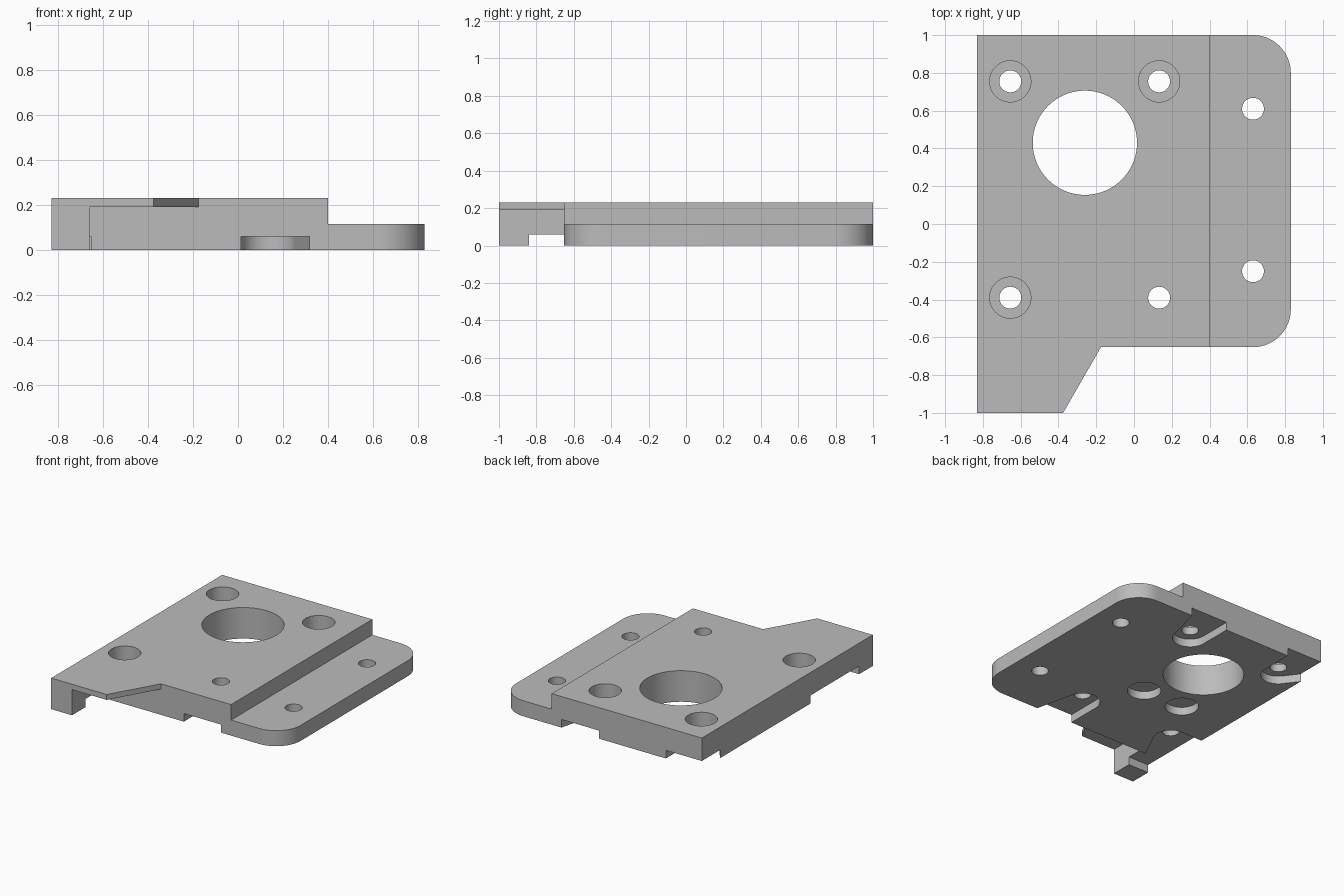
import bpy, bmesh, math

cube = bpy.data.objects.get("Cube")
if cube:
    bpy.data.objects.remove(cube, do_unlink=True)

grey = bpy.data.materials.new("plain grey")
grey.use_nodes = True
colour = (0.5, 0.5, 0.5, 1)
grey.diffuse_color = colour
grey.node_tree.nodes["Principled BSDF"].inputs["Base Color"].default_value = colour


def arc(x, y, r, start=0, end=360, steps=64):
    """Points along an arc, angles in degrees."""
    full = end - start == 360
    count = steps if full else steps + 1
    angles = [math.radians(start + (end - start) * i / steps) for i in range(count)]
    return [(x + r * math.cos(a), y + r * math.sin(a)) for a in angles]


def hull(points):
    """Convex outline around the points, counter-clockwise."""
    def half(ordered):
        chain = []
        for p in ordered:
            while len(chain) > 1:
                a, b = chain[-2], chain[-1]
                turn = (b[0] - a[0]) * (p[1] - a[1]) - (b[1] - a[1]) * (p[0] - a[0])
                if turn > 1e-7:
                    break
                chain.pop()
            chain.append(p)
        return chain[:-1]
    ordered = sorted(points)
    return half(ordered) + half(ordered[::-1])


def prism(name, outline, z0, z1):
    bm = bmesh.new()
    face = bm.faces.new([bm.verts.new((x, y, z0)) for x, y in outline])
    top = bmesh.ops.extrude_face_region(bm, geom=[face])["geom"]
    verts = [v for v in top if isinstance(v, bmesh.types.BMVert)]
    bmesh.ops.translate(bm, verts=verts, vec=(0, 0, z1 - z0))
    bmesh.ops.recalc_face_normals(bm, faces=bm.faces)
    mesh = bpy.data.meshes.new(name)
    bm.to_mesh(mesh)
    bm.free()
    obj = bpy.data.objects.new(name, mesh)
    bpy.context.collection.objects.link(obj)
    mesh.materials.append(grey)
    return obj


def box(x0, x1, y0, y1):
    return [(x0, y0), (x1, y0), (x1, y1), (x0, y1)]


HEIGHT, STEP, POCKET = 0.23, 0.115, 0.06
FRONT, LEFT = -0.652, -0.83

# Whole plate outline: rounded flange corners and a tapered front tongue
outline = [(LEFT, -1), (-0.375, -1), (-0.175, FRONT)]
outline += arc(0.63, FRONT + 0.2, 0.2, -90, 0, 20)
outline += arc(0.63, 0.8, 0.2, 0, 90, 20)
outline += [(LEFT, 1)]
plate = prism("mounting_plate", outline, 0, HEIGHT)


def cut(outline, z0, z1):
    cutter = prism("cutter", outline, z0, z1)
    cutter.hide_render = True
    mod = plate.modifiers.new("cut", "BOOLEAN")
    mod.operation, mod.solver, mod.object = "DIFFERENCE", "EXACT", cutter
    bpy.context.view_layer.objects.active = plate
    bpy.ops.object.modifier_apply(modifier=mod.name)
    bpy.data.objects.remove(cutter, do_unlink=True)


# Lowered side flange and thin tongue with a rail and foot along its edge
cut(box(0.4, 1, -1.2, 1.2), STEP, 0.5)
cut(box(-0.66, 0.1, -1.2, FRONT), -0.1, 0.19)
cut(box(-1, -0.655, -0.84, -0.6), -0.1, POCKET)

# Underside pockets, flaring from each screw hole out to the edge
X0, X1, Y0, Y1, R = -0.655, 0.133, -0.39, 0.755, 0.12
pockets = [
    (X1, Y1, [(X1 - R, 1.1), (0.32, 1), (0.34, 1.1)]),
    (X1, Y0, [(X1 - R, -0.75), (0.315, FRONT), (0.34, -0.75)]),
    (X0, Y1, [(X0 + R, 1.1), (LEFT, 0.787), (-0.9, 0.88), (-0.9, 1.1)]),
    (X0, Y0, [(-0.9, Y0 + R), (-0.9, FRONT), (-0.653, FRONT)]),
]
for x, y, extra in pockets:
    cut(hull(arc(x, y, R) + extra), -0.1, POCKET)

# Two round blind pockets below
for x in (-0.426, -0.09):
    cut(arc(x, 0, 0.115), -0.1, POCKET)

# Large opening, screw holes and counterbores
cut(arc(-0.26, 0.43, 0.276, steps=96), -0.1, 0.5)
for x, y in ((X0, Y0), (X0, Y1), (X1, Y0), (X1, Y1), (0.63, 0.61), (0.63, -0.25)):
    cut(arc(x, y, 0.058, steps=48), -0.1, 0.5)
for x, y in ((X0, Y0), (X0, Y1), (X1, Y1)):
    cut(arc(x, y, 0.109), STEP, 0.5)

bpy.ops.object.select_all(action="DESELECT")
plate.select_set(True)
bpy.context.view_layer.objects.active = plate
bpy.ops.object.shade_smooth_by_angle(angle=math.radians(30))
